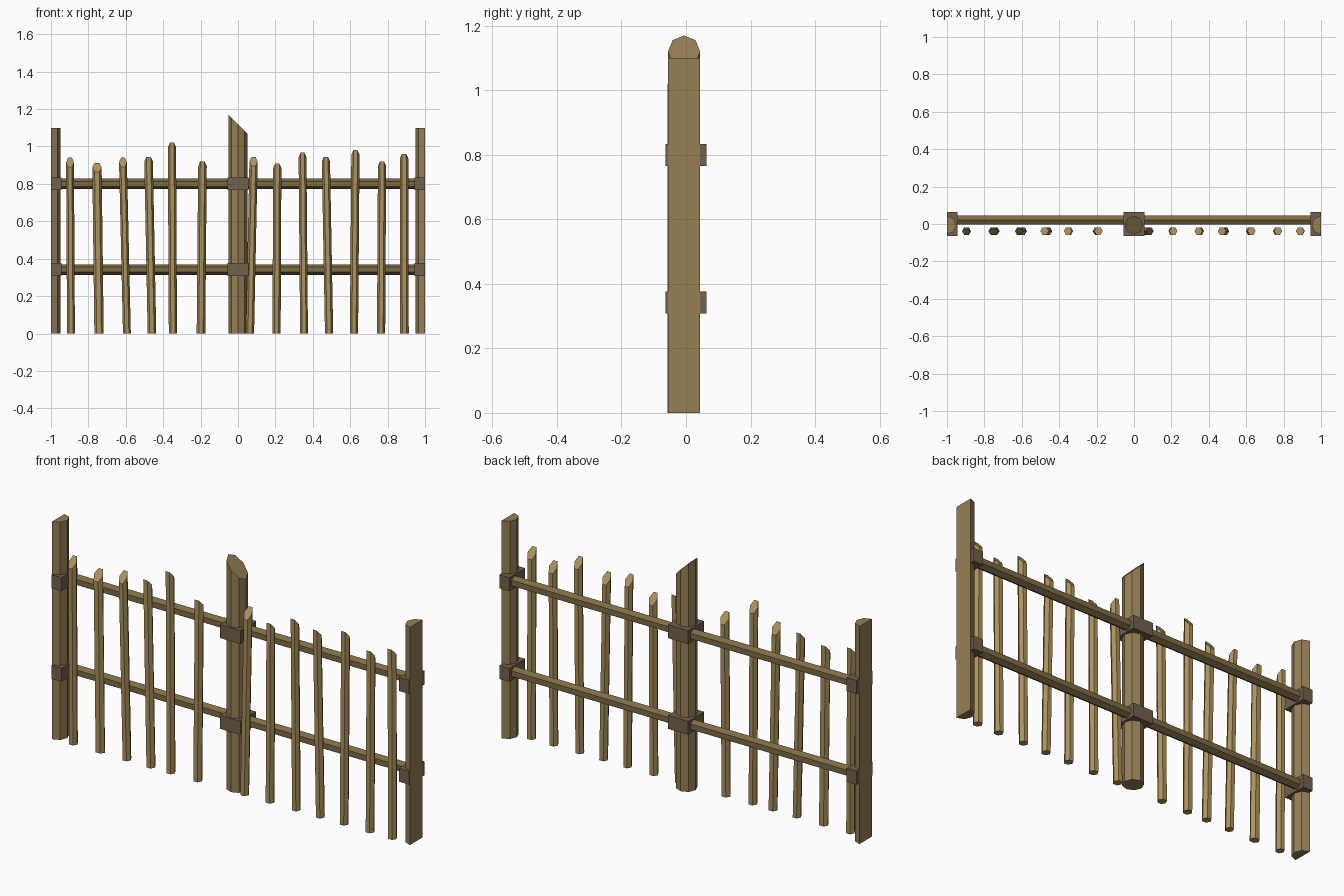
import bpy, bmesh, math

if "Cube" in bpy.data.objects:
    bpy.data.objects.remove(bpy.data.objects["Cube"])


def material(name, rgb):
    m = bpy.data.materials.new(name)
    m.diffuse_color = (*rgb, 1)
    m.use_nodes = True
    m.node_tree.nodes["Principled BSDF"].inputs["Base Color"].default_value = m.diffuse_color
    return m


POST = material("post_wood", (0.30, 0.21, 0.09))
RAIL = material("rail_wood", (0.21, 0.15, 0.06))
PICKET = material("picket_wood", (0.42, 0.29, 0.11))
BAND = material("band_wood", (0.17, 0.12, 0.07))


def prism(name, bottom, top, mat):
    """Closed prism between two matching rings of points."""
    bm = bmesh.new()
    a = [bm.verts.new(p) for p in bottom]
    b = [bm.verts.new(p) for p in top]
    n = len(a)
    bm.faces.new(a[::-1])
    bm.faces.new(b)
    for i in range(n):
        j = (i + 1) % n
        bm.faces.new((a[i], a[j], b[j], b[i]))
    bmesh.ops.recalc_face_normals(bm, faces=bm.faces)
    mesh = bpy.data.meshes.new(name)
    bm.to_mesh(mesh)
    bm.free()
    mesh.materials.append(mat)
    obj = bpy.data.objects.new(name, mesh)
    bpy.context.collection.objects.link(obj)


def box(name, x0, x1, y0, y1, z0, z1, mat):
    ring = [(x0, y0), (x1, y0), (x1, y1), (x0, y1)]
    prism(name, [(x, y, z0) for x, y in ring], [(x, y, z1) for x, y in ring], mat)


def ring(n, r, start=0.0, count=None):
    return [(r * math.cos(start + math.tau * i / n), r * math.sin(start + math.tau * i / n))
            for i in range(count or n)]


# Middle post: octagon with a slanted top
POST_Y = -0.006
octagon = ring(8, 0.05)
prism("middle_post", [(x, y + POST_Y, 0) for x, y in octagon],
      [(x, y + POST_Y, 1.12 - x) for x, y in octagon], POST)

# End posts: half octagons cut flat on the outer side
for name, cx, start in (("left_post", -1, -math.pi / 2), ("right_post", 1, math.pi / 2)):
    half = ring(8, 0.05, start, 5)
    prism(name, [(cx + x, y + POST_Y, 0) for x, y in half],
          [(cx + x, y + POST_Y, 1.10) for x, y in half], POST)

# Rails (hexagonal) and the blocks that hold them to the posts
for level, z in (("lower", 0.342), ("upper", 0.80)):
    hexagon = ring(6, 0.028, math.pi / 2)
    prism(level + "_rail", [(-0.99, y + 0.021, z + h) for y, h in hexagon],
          [(0.99, y + 0.021, z + h) for y, h in hexagon], RAIL)
    for side, x0, x1 in (("left", -0.999, -0.943), ("middle", -0.057, 0.057), ("right", 0.943, 0.999)):
        box(f"{level}_{side}_band", x0, x1, -0.063, 0.064, z - 0.034, z + 0.034, BAND)

# Pickets: foot x, tip x, height, half width, slant (1 faces front, -1 faces back)
pickets = [
    (-0.893, -0.898, 0.94, 0.021, 1), (-0.743, -0.754, 0.913, 0.025, 1),
    (-0.594, -0.615, 0.94, 0.021, 1), (-0.460, -0.478, 0.945, 0.023, -1),
    (-0.348, -0.353, 1.02, 0.022, -1), (-0.198, -0.190, 0.92, 0.023, -1),
    (0.064, 0.083, 0.945, 0.022, 1), (0.206, 0.210, 0.91, 0.022, -1),
    (0.353, 0.345, 0.967, 0.021, -1), (0.487, 0.470, 0.945, 0.022, -1),
    (0.620, 0.628, 0.98, 0.022, -1), (0.765, 0.770, 0.92, 0.022, -1),
    (0.890, 0.888, 0.96, 0.023, -1),
]
for i, (foot, tip, height, r, slant) in enumerate(pickets, 1):
    hexagon = ring(6, r)
    y_mid, depth = -0.038, 0.0195 / (r * math.sin(math.pi / 3))
    prism(f"picket_{i}", [(foot + x, y_mid + y * depth, 0) for x, y in hexagon],
          [(tip + x, y_mid + y * depth, height - 0.025 + slant * 1.28 * y * depth)
           for x, y in hexagon], PICKET)
